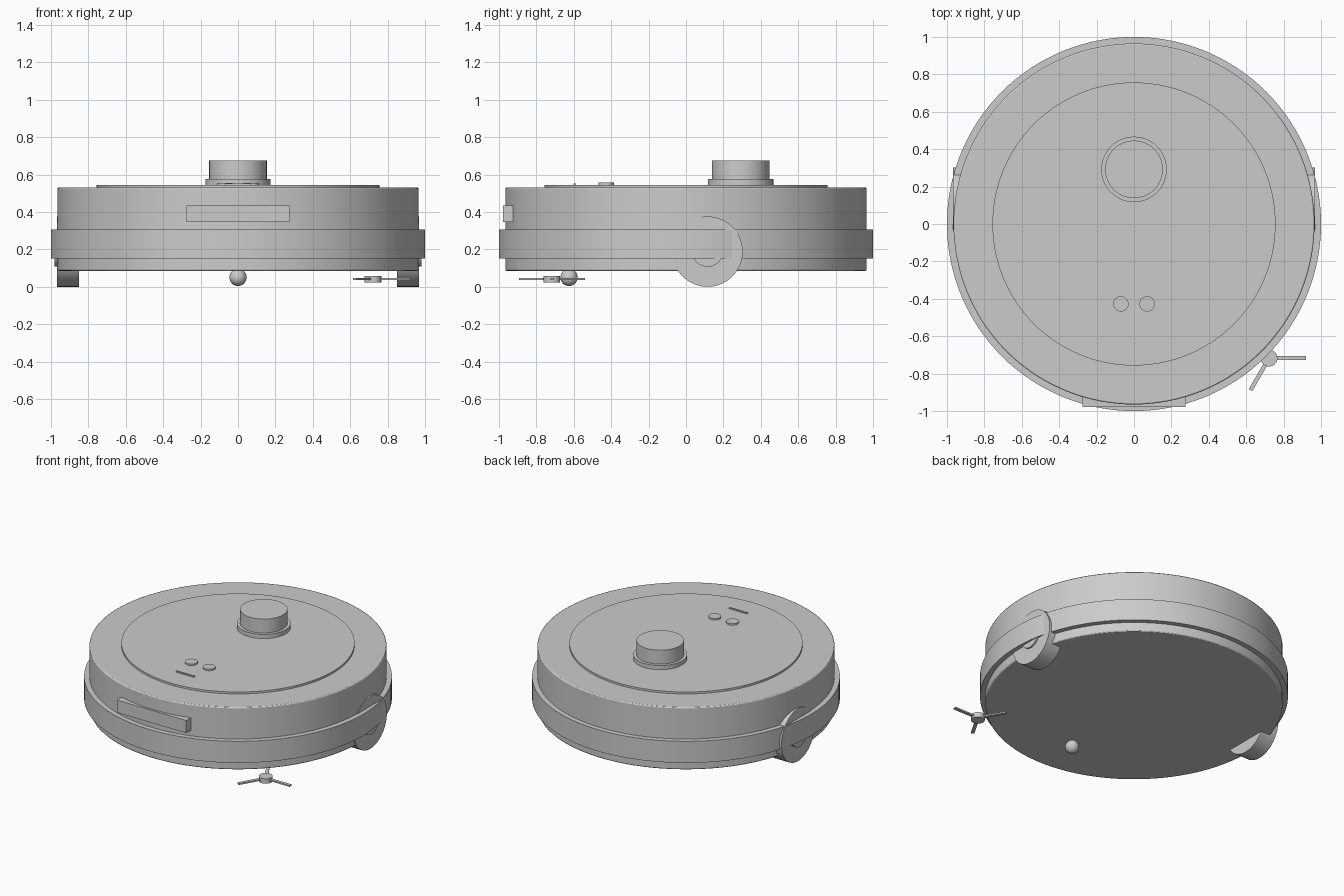
import bpy, math
from mathutils import Vector

cube = bpy.data.objects.get("Cube")
if cube:
    bpy.data.objects.remove(cube, do_unlink=True)

# Single grey plastic
grey = bpy.data.materials.new("grey_plastic")
grey.use_nodes = True
COLOUR = (0.6, 0.6, 0.6, 1)
grey.diffuse_color = COLOUR
grey.node_tree.nodes["Principled BSDF"].inputs["Base Color"].default_value = COLOUR


def finish(name, bevel=0):
    ob = bpy.context.object
    ob.name = name
    ob.data.materials.clear()
    ob.data.materials.append(grey)
    if bevel:
        bpy.ops.object.transform_apply(location=False, rotation=False, scale=True)
        mod = ob.modifiers.new("edge", "BEVEL")
        mod.width = bevel
        mod.segments = 2
        mod.limit_method = "ANGLE"
        mod.angle_limit = math.radians(60)
    bpy.ops.object.shade_smooth_by_angle(angle=math.radians(30))
    return ob


def disc(name, radius, low, high, x=0, y=0, sides=64, bevel=0):
    """Upright cylinder between two heights."""
    bpy.ops.mesh.primitive_cylinder_add(vertices=sides, radius=radius, depth=high - low,
                                        location=(x, y, (low + high) / 2))
    return finish(name, bevel)


def side_disc(name, radius, inner, outer, side, y, z):
    """Cylinder lying along x, on one side of the body."""
    bpy.ops.mesh.primitive_cylinder_add(vertices=64, radius=radius, depth=outer - inner,
                                        location=(side * (inner + outer) / 2, y, z),
                                        rotation=(0, math.pi / 2, 0))
    return finish(name)


def box(name, centre, size, turn=0):
    bpy.ops.mesh.primitive_cube_add(size=1, location=centre, rotation=(0, 0, turn))
    bpy.context.object.scale = size
    bpy.ops.object.transform_apply(location=False, rotation=False, scale=True)
    return finish(name)


# Body, bumper band and lid
disc("body", 0.965, 0.085, 0.531, sides=128, bevel=0.007)
disc("bumper_band", 1.0, 0.15, 0.305, sides=128)
disc("lid", 0.757, 0.52, 0.545, sides=128)

# Sensor turret
disc("turret_base", 0.175, 0.54, 0.575, y=0.292)
disc("turret", 0.154, 0.57, 0.675, y=0.292)

# Buttons and indicator bar
for side, label in ((1, "left"), (-1, "right")):
    disc(label + "_button", 0.041, 0.54, 0.556, x=side * 0.07, y=-0.427, sides=32)
box("indicator_bar", (0, -0.595, 0.547), (0.14, 0.012, 0.012))

# Front sensor window
box("front_window", (0, -0.952, 0.39), (0.55, 0.054, 0.09))

# Drive wheels with hubs
for side, label in ((1, "left"), (-1, "right")):
    side_disc(label + "_wheel", 0.188, 0.85, 0.969, side, 0.115, 0.188)
    side_disc(label + "_wheel_hub", 0.083, 0.93, 0.98, side, 0.115, 0.19)

# Caster ball
bpy.ops.mesh.primitive_uv_sphere_add(segments=32, ring_count=16, radius=0.046,
                                     location=(0, -0.625, 0.05))
finish("caster_ball")

# Side brush with three arms
hub = Vector((0.722, -0.717, 0.041))
disc("brush_hub", 0.045, 0.023, 0.058, x=hub.x, y=hub.y, sides=32)
for i in range(3):
    angle = math.tau * i / 3
    out = Vector((math.cos(angle), math.sin(angle), 0))
    box("brush_arm_%d" % (i + 1), hub + out * 0.1, (0.195, 0.022, 0.01), angle)
